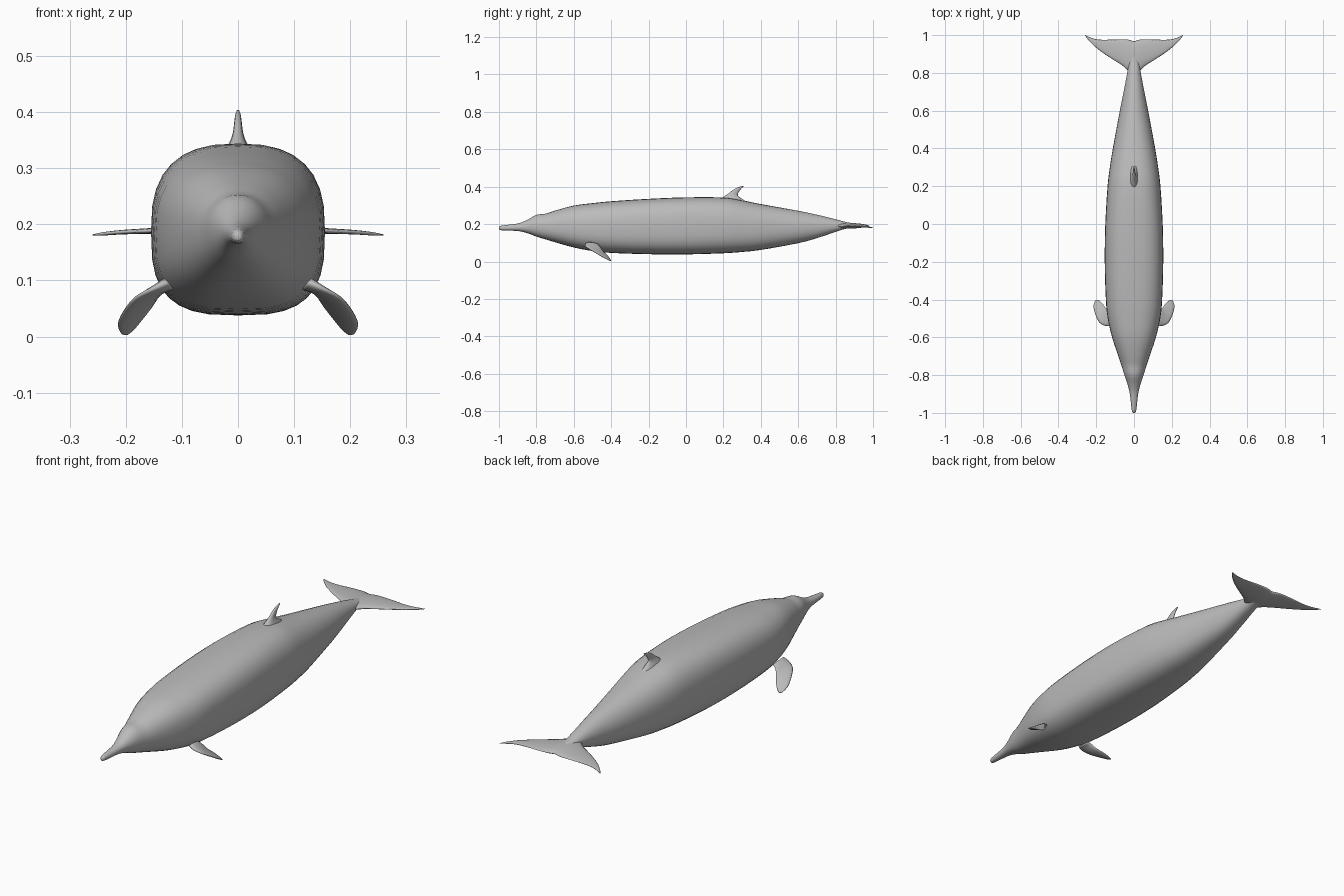
import bpy, bmesh, math
from mathutils import Vector

grey = bpy.data.materials.new("whale grey")
grey.diffuse_color = (0.5, 0.5, 0.5, 1)


def loft(name, rings):
    """Skin closed rings of points into one smooth capped shell."""
    bm = bmesh.new()
    loops = [[bm.verts.new(p) for p in ring] for ring in rings]
    n = len(loops[0])
    for a, b in zip(loops, loops[1:]):
        for i in range(n):
            j = (i + 1) % n
            bm.faces.new((a[i], a[j], b[j], b[i]))
    bm.faces.new(loops[0])
    bm.faces.new(loops[-1][::-1])
    bmesh.ops.recalc_face_normals(bm, faces=bm.faces)
    mesh = bpy.data.meshes.new(name)
    bm.to_mesh(mesh)
    bm.free()
    mesh.materials.append(grey)
    mesh.shade_smooth()
    obj = bpy.data.objects.new(name, mesh)
    bpy.context.collection.objects.link(obj)
    return obj


def spline(rows, steps):
    """Catmull-Rom subdivision of a list of number tuples."""
    out = []
    for i in range(len(rows) - 1):
        a, b, c, d = (rows[max(0, min(len(rows) - 1, i + k))] for k in (-1, 0, 1, 2))
        for s in range(steps):
            t = s / steps
            out.append(tuple(
                q + 0.5 * t * (r - p + t * (2 * p - 5 * q + 4 * r - w + t * (3 * (q - r) + w - p)))
                for p, q, r, w in zip(a, b, c, d)))
    return out + [rows[-1]]


def fin(name, sections, half=7):
    """Blade from (leading point, trailing point, half thickness) sections."""
    rows = spline([(*le, *te, t) for le, te, t in sections], 3)
    mid = lambda r: (Vector(r[:3]) + Vector(r[3:6])) / 2
    chord = Vector(rows[0][3:6]) - Vector(rows[0][:3])
    normal = chord.cross(mid(rows[-1]) - mid(rows[0])).normalized()
    rings = []
    for r in rows:
        le, te, t = Vector(r[:3]), Vector(r[3:6]), r[6]
        ring = []
        for i in range(2 * half):
            a = math.pi * i / half
            u = (1 - math.cos(a)) / 2
            ring.append(le.lerp(te, u) + normal * t * math.sin(a) * (1.15 - 0.3 * u))
        rings.append(ring)
    return loft(name, rings)


# Body: y, half width, top z, bottom z, roundness exponent
stations = [
    (-1.0, 0.004, 0.184, 0.173, 2), (-0.985, 0.012, 0.192, 0.167, 2),
    (-0.9, 0.022, 0.203, 0.163, 2), (-0.85, 0.034, 0.222, 0.152, 2),
    (-0.8, 0.051, 0.249, 0.133, 2), (-0.75, 0.066, 0.256, 0.118, 2.1),
    (-0.7, 0.083, 0.272, 0.103, 2.2), (-0.6, 0.116, 0.299, 0.075, 2.4),
    (-0.5, 0.139, 0.312, 0.056, 2.5), (-0.4, 0.149, 0.322, 0.046, 2.6),
    (-0.2, 0.155, 0.335, 0.039, 2.7), (0.0, 0.152, 0.343, 0.038, 2.7),
    (0.2, 0.140, 0.342, 0.044, 2.5), (0.3, 0.128, 0.327, 0.051, 2.4),
    (0.4, 0.112, 0.307, 0.062, 2.3), (0.6, 0.075, 0.271, 0.098, 2),
    (0.7, 0.055, 0.250, 0.125, 2), (0.8, 0.036, 0.226, 0.158, 2),
    (0.86, 0.026, 0.210, 0.176, 2), (0.95, 0.006, 0.195, 0.186, 2),
]
SIDES = 32
rings = []
for y, w, top, bottom, e in spline(stations, 3):
    ring = []
    for i in range(SIDES):
        a = 2 * math.pi * i / SIDES
        c, s = math.cos(a), math.sin(a)
        k = 2 / (e if s > 0 else e + 0.3)
        x = w * math.copysign(abs(c) ** k, c)
        z = (top + bottom) / 2 + (top - bottom) / 2 * math.copysign(abs(s) ** k, s)
        ring.append((x, y, z))
    rings.append(ring)
loft("body", rings)

# Dorsal fin, flared where it meets the back
fin("dorsal_fin", [
    ((0, 0.17, 0.325), (0, 0.335, 0.312), 0.028),
    ((0, 0.20, 0.345), (0, 0.295, 0.338), 0.017),
    ((0, 0.225, 0.362), (0, 0.277, 0.355), 0.010),
    ((0, 0.250, 0.382), (0, 0.284, 0.374), 0.007),
    ((0, 0.278, 0.397), (0, 0.297, 0.391), 0.005),
    ((0, 0.304, 0.404), (0, 0.309, 0.401), 0.002),
])

# Tail flukes, one blade from tip to tip: x, leading y, trailing y, z, half thickness
half_fluke = [
    (0.0, 0.80, 0.968, 0.191, 0.015), (0.03, 0.81, 0.976, 0.191, 0.013),
    (0.06, 0.838, 0.978, 0.191, 0.010), (0.11, 0.870, 0.977, 0.190, 0.007),
    (0.16, 0.903, 0.975, 0.188, 0.005), (0.205, 0.937, 0.979, 0.186, 0.004),
    (0.24, 0.972, 0.991, 0.183, 0.003), (0.259, 0.997, 1.0, 0.181, 0.001),
]
fluke = [(-x, *r) for x, *r in half_fluke[:0:-1]] + half_fluke
fin("tail_flukes", [((x, a, z), (x, b, z), t) for x, a, b, z, t in fluke])

# Paired flippers
flipper = [
    ((0.125, -0.535, 0.098), (0.120, -0.465, 0.088), 0.012),
    ((0.150, -0.540, 0.086), (0.138, -0.458, 0.078), 0.009),
    ((0.183, -0.522, 0.069), (0.152, -0.442, 0.055), 0.007),
    ((0.204, -0.480, 0.044), (0.170, -0.418, 0.031), 0.006),
    ((0.214, -0.440, 0.021), (0.186, -0.404, 0.012), 0.005),
    ((0.208, -0.410, 0.005), (0.197, -0.401, 0.003), 0.002),
]
for side, sign in (("right", 1), ("left", -1)):
    fin(side + "_flipper", [
        ((sign * a[0], *a[1:]), (sign * b[0], *b[1:]), t) for a, b, t in flipper])
